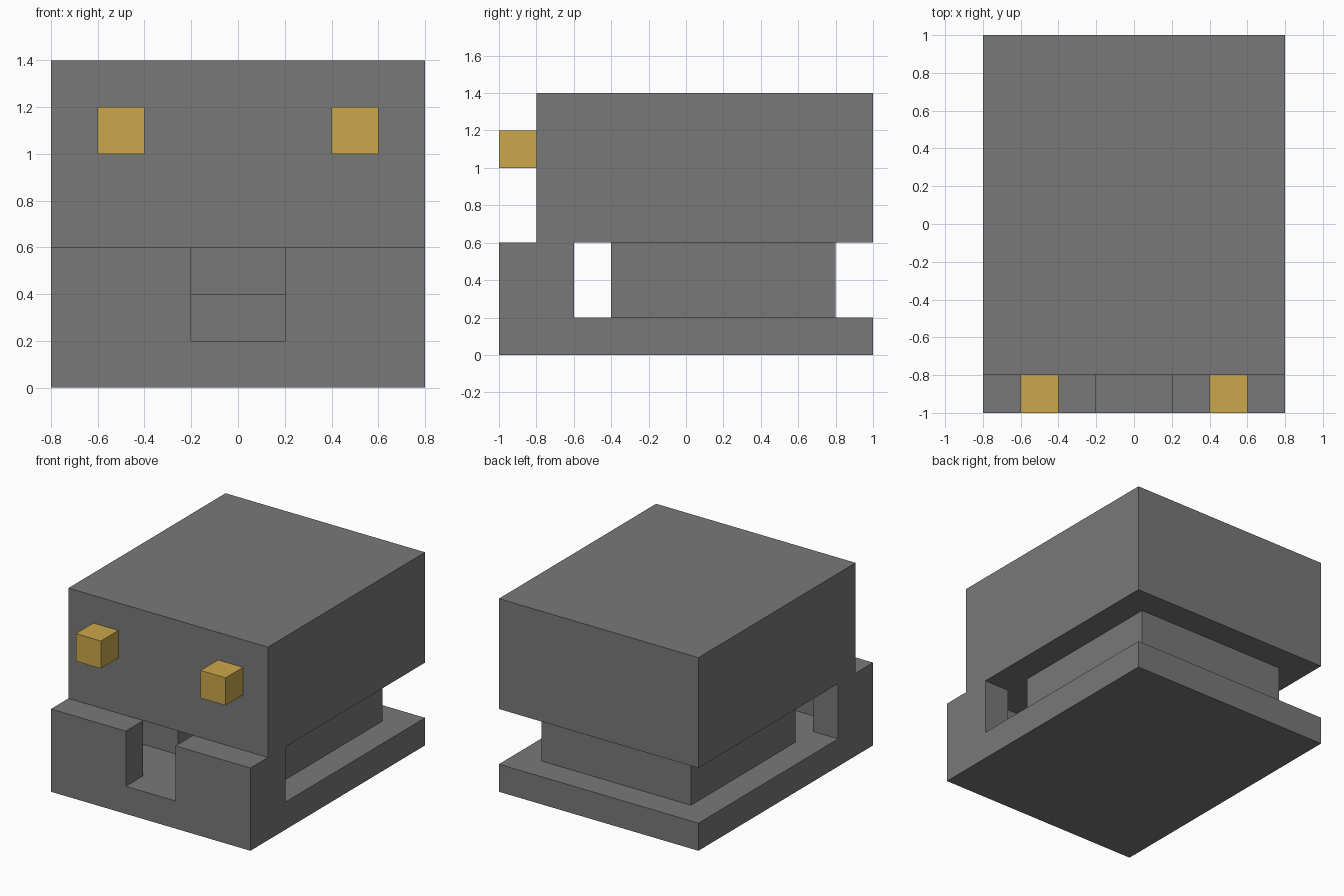
import bpy
import bmesh

default = bpy.data.objects.get("Cube")
if default:
    bpy.data.objects.remove(default, do_unlink=True)


def make_material(name, rgb):
    mat = bpy.data.materials.new(name)
    mat.use_nodes = True
    color = (*rgb, 1.0)
    mat.diffuse_color = color
    mat.node_tree.nodes["Principled BSDF"].inputs["Base Color"].default_value = color
    return mat


GREY = make_material("stone grey", (0.19, 0.19, 0.19))
GOLD = make_material("warm gold", (0.6, 0.39, 0.07))


def prism(name, outline, bottom, top, mat):
    """Extrude a flat floor-plan outline between two heights."""
    bm = bmesh.new()
    face = bm.faces.new([bm.verts.new((x, y, bottom)) for x, y in outline])
    grown = bmesh.ops.extrude_face_region(bm, geom=[face])["geom"]
    raised = [v for v in grown if isinstance(v, bmesh.types.BMVert)]
    bmesh.ops.translate(bm, verts=raised, vec=(0, 0, top - bottom))
    bmesh.ops.recalc_face_normals(bm, faces=bm.faces)
    mesh = bpy.data.meshes.new(name)
    bm.to_mesh(mesh)
    bm.free()
    mesh.materials.append(mat)
    obj = bpy.data.objects.new(name, mesh)
    bpy.context.collection.objects.link(obj)
    return obj


def box(name, x0, x1, y0, y1, z0, z1, mat):
    return prism(name, [(x0, y0), (x1, y0), (x1, y1), (x0, y1)], z0, z1, mat)


# Floor slab and the large overhanging upper block
box("floor_slab", -0.8, 0.8, -1, 1, 0, 0.2, GREY)
box("upper_block", -0.8, 0.8, -0.8, 1, 0.6, 1.4, GREY)

# Middle core with a doorway recess in its front
core_plan = [(-0.6, -0.4), (-0.2, -0.4), (-0.2, 0), (0.2, 0),
             (0.2, -0.4), (0.6, -0.4), (0.6, 0.8), (-0.6, 0.8)]
prism("middle_core", core_plan, 0.2, 0.6, GREY)

# Mirrored parts: L-shaped front walls, eye cubes, steps inside the recess
wall_plan = [(0.2, -1), (0.8, -1), (0.8, -0.6), (0.6, -0.6), (0.6, -0.8), (0.2, -0.8)]
for label, side in (("left", 1), ("right", -1)):
    prism(f"{label}_front_wall", [(side * x, y) for x, y in wall_plan], 0.2, 0.6, GREY)
    box(f"{label}_eye", side * 0.4, side * 0.6, -1, -0.8, 1, 1.2, GOLD)
    box(f"{label}_recess_step", 0, side * 0.2, -0.2, 0, 0.2, 0.4, GREY)
